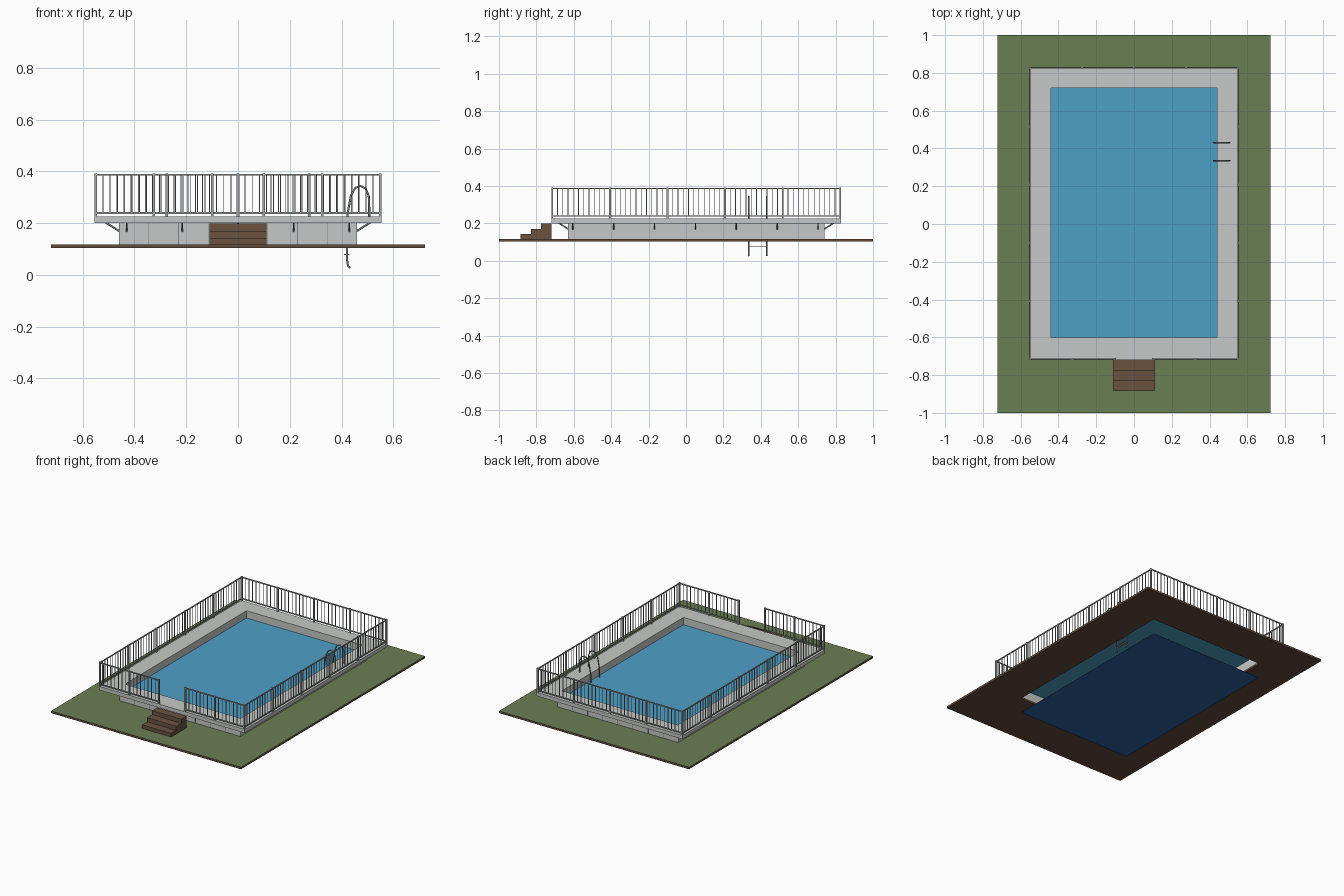
import bpy, bmesh
from mathutils import Vector, Matrix

if "Cube" in bpy.data.objects:
    bpy.data.objects.remove(bpy.data.objects["Cube"], do_unlink=True)


def material(name, rgb):
    lin = [((c / 255 + 0.055) / 1.055) ** 2.4 for c in rgb] + [1]
    m = bpy.data.materials.new(name)
    m.use_nodes = True
    m.diffuse_color = lin
    m.node_tree.nodes["Principled BSDF"].inputs["Base Color"].default_value = lin
    return m


GRASS = material("grass", (106, 127, 84))
SOIL = material("soil", (98, 76, 60))
WOOD = material("wood", (106, 82, 64))
PALE = material("pale_grey", (198, 201, 199))
SEAM = material("seam_grey", (130, 133, 132))
METAL = material("metal", (165, 167, 167))
STEEL = material("ladder_steel", (140, 142, 144))
WATER = material("water", (78, 160, 198))
FLOOR = material("pool_floor", (42, 100, 158))

POOL = (-0.44, 0.44, -0.6, 0.72)
WALL = (-0.46, 0.46, -0.63, 0.74)
DECK = (-0.555, 0.555, -0.72, 0.83)
GROUND_TOP, DECK_LOW, DECK_TOP, RAIL_TOP = 0.117, 0.2, 0.225, 0.39


def finish(name, bm, *mats):
    mesh = bpy.data.meshes.new(name)
    bm.to_mesh(mesh)
    bm.free()
    for m in mats:
        mesh.materials.append(m)
    ob = bpy.data.objects.new(name, mesh)
    bpy.context.collection.objects.link(ob)
    return ob


def add_box(bm, x0, x1, y0, y1, z0, z1):
    mid = Vector((x0 + x1, y0 + y1, z0 + z1)) / 2
    size = Matrix.Diagonal((x1 - x0, y1 - y0, z1 - z0, 1))
    bmesh.ops.create_cube(bm, size=1, matrix=Matrix.Translation(mid) @ size)


def add_bar(bm, a, b, r, sides=6):
    a, b = Vector(a), Vector(b)
    turn = (b - a).to_track_quat('Z', 'Y').to_matrix().to_4x4()
    bmesh.ops.create_cone(bm, segments=sides, radius1=r, radius2=r, cap_ends=True,
                          depth=(b - a).length, matrix=Matrix.Translation((a + b) / 2) @ turn)


def corners(rect, z):
    x0, x1, y0, y1 = rect
    return [(x0, y0, z), (x1, y0, z), (x1, y1, z), (x0, y1, z)]


def frame(name, outer, inner, z0, z1, *mats):
    """Rectangular slab with a rectangular opening."""
    bm = bmesh.new()
    loops = [[bm.verts.new(p) for p in corners(r, z)]
             for r, z in ((outer, z0), (outer, z1), (inner, z1), (inner, z0))]
    for k in range(4):
        a, b = loops[k], loops[(k + 1) % 4]
        for i in range(4):
            j = (i + 1) % 4
            f = bm.faces.new((a[i], a[j], b[j], b[i]))
            f.material_index = int(k == 1 and len(mats) > 1)
    return finish(name, bm, *mats)


def sheet(name, rect, z, mat):
    bm = bmesh.new()
    bm.faces.new([bm.verts.new(p) for p in corners(rect, z)])
    return finish(name, bm, mat)


# Ground, pool shell, deck and water
frame("ground", (-0.723, 0.723, -1, 1), POOL, 0.103, GROUND_TOP, SOIL, GRASS)
frame("pool_wall", WALL, POOL, GROUND_TOP, DECK_LOW, PALE)
frame("deck", DECK, POOL, DECK_LOW, DECK_TOP, PALE)
sheet("water_surface", POOL, 0.175, WATER)
sheet("pool_bottom", POOL, 0, FLOOR)

# Panel seams on the end walls
bm = bmesh.new()
for i in range(1, 8):
    x = -0.46 + 0.115 * i
    for y in (WALL[2], WALL[3]):
        add_box(bm, x - 0.0015, x + 0.0015, y - 0.001, y + 0.001, GROUND_TOP, DECK_LOW)
finish("wall_seams", bm, SEAM)

# Slanted struts under the deck overhang
bm = bmesh.new()
for i in range(7):
    y = -0.605 + 0.2185 * i
    for s in (-1, 1):
        add_bar(bm, (s * 0.457, y, 0.168), (s * 0.512, y, 0.203), 0.004)
for i in range(5):
    x = -0.43 + 0.215 * i
    for y, s in ((WALL[2], -1), (WALL[3], 1)):
        add_bar(bm, (x, y - s * 0.003, 0.168), (x, y + s * 0.052, 0.203), 0.004)
finish("deck_struts", bm, METAL)

# Entry steps
bm = bmesh.new()
for i in range(3):
    add_box(bm, -0.111, 0.111, -0.885 + 0.055 * i, -0.83 + 0.055 * i,
            GROUND_TOP, 0.142 + 0.028 * i)
finish("entry_steps", bm, WOOD)


def railing(name, a, b, panels, gaps):
    """Posts, two rails and balusters from a to b on the deck."""
    a, b = Vector(a), Vector(b)
    bm = bmesh.new()

    def block(p, q, half, z0, z1):
        add_box(bm, min(p.x, q.x) - half, max(p.x, q.x) + half,
                min(p.y, q.y) - half, max(p.y, q.y) + half, z0, z1)

    for z in (0.236, RAIL_TOP - 0.007):
        block(a, b, 0.003, z, z + 0.007)
    for i in range(panels * gaps + 1):
        p = a.lerp(b, i / (panels * gaps))
        if i % gaps == 0:
            block(p, p, 0.005, DECK_TOP, RAIL_TOP + 0.002)
        else:
            block(p, p, 0.0018, 0.24, RAIL_TOP - 0.004)
    finish(name, bm, METAL)


X, Y0, Y1 = 0.55, -0.715, 0.825
railing("left_railing", (X, Y0), (X, Y1), 5, 11)
railing("right_railing", (-X, Y0), (-X, Y1), 5, 11)
railing("back_railing", (-X, Y1), (X, Y1), 4, 10)
railing("front_left_railing", (0.1, Y0), (X, Y0), 2, 8)
railing("front_right_railing", (-X, Y0), (-0.1, Y0), 2, 8)

# Pool ladder: two bent handrails and rungs
PATH = [(0.434, 0.027), (0.425, 0.034), (0.421, 0.06), (0.421, 0.15), (0.424, 0.24),
        (0.436, 0.305), (0.452, 0.335), (0.472, 0.344), (0.493, 0.334),
        (0.505, 0.305), (0.507, 0.26), (0.507, 0.224)]
for label, y in (("front", 0.336), ("back", 0.431)):
    cu = bpy.data.curves.new("ladder_rail", 'CURVE')
    cu.dimensions = '3D'
    cu.bevel_depth = 0.004
    cu.bevel_resolution = 2
    cu.use_fill_caps = True
    sp = cu.splines.new('POLY')
    sp.points.add(len(PATH) - 1)
    for pt, (x, z) in zip(sp.points, PATH):
        pt.co = (x, y, z, 1)
    sp.use_smooth = True
    cu.materials.append(STEEL)
    bpy.context.collection.objects.link(bpy.data.objects.new(label + "_ladder_rail", cu))

bm = bmesh.new()
for z in (0.078, 0.125, 0.165):
    add_box(bm, 0.409, 0.431, 0.336, 0.431, z - 0.002, z + 0.002)
finish("ladder_rungs", bm, STEEL)
